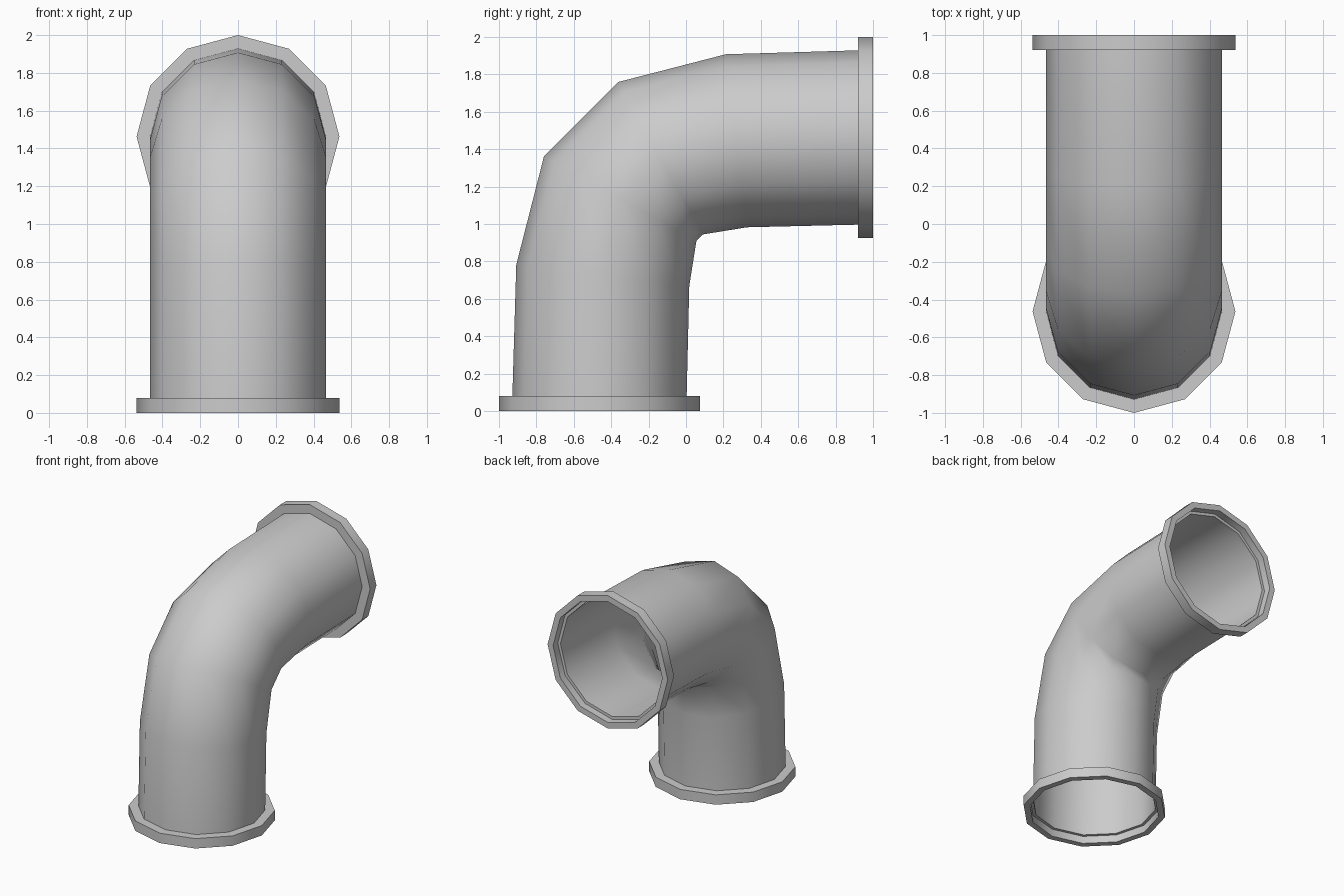
import bpy, bmesh
from math import sin, cos, pi, radians
from mathutils import Vector

if "Cube" in bpy.data.objects:
    bpy.data.objects.remove(bpy.data.objects["Cube"])

SIDES = 12


def loft(name, rings, closed=False):
    """Skin rings given as (y, z, tilt in degrees, radius)."""
    bm = bmesh.new()
    loops = []
    for y, z, tilt, r in rings:
        a = radians(tilt)
        out = Vector((0, -cos(a), sin(a)))
        loops.append([bm.verts.new(Vector((0, y, z))
                      + Vector((1, 0, 0)) * r * cos(2 * pi * i / SIDES)
                      + out * r * sin(2 * pi * i / SIDES)) for i in range(SIDES)])
    pairs = list(zip(loops, loops[1:]))
    if closed:
        pairs.append((loops[-1], loops[0]))
    for p, q in pairs:
        for i in range(SIDES):
            j = (i + 1) % SIDES
            bm.faces.new((p[i], q[i], q[j], p[j]))
    bmesh.ops.recalc_face_normals(bm, faces=bm.faces)
    # an open pipe must face outwards: check the first face against its ring centre
    if not closed:
        bm.faces.ensure_lookup_table()
        f = bm.faces[0]
        c = Vector((0, rings[0][0], f.calc_center_median().z))
        if f.normal.dot(f.calc_center_median() - c) < 0:
            bmesh.ops.reverse_faces(bm, faces=bm.faces)
    me = bpy.data.meshes.new(name)
    bm.to_mesh(me)
    bm.free()
    ob = bpy.data.objects.new(name, me)
    bpy.context.collection.objects.link(ob)
    bpy.ops.object.select_all(action='DESELECT')
    ob.select_set(True)
    bpy.context.view_layer.objects.active = ob
    bpy.ops.object.shade_smooth_by_angle(angle=radians(50))
    return ob


# Bent pipe wall
loft("pipe_elbow", [
    (-0.463, 0.06, 0, 0.466),
    (-0.445, 0.725, 7, 0.466),
    (-0.352, 1.135, 29, 0.466),
    (-0.135, 1.352, 61, 0.466),
    (0.27, 1.445, 83, 0.466),
    (0.94, 1.463, 90, 0.466),
])

# Rims: (distance from the open end, radius), with a shallow recess inside
RIM = [(0.08, 0.464), (0.08, 0.537), (0.0, 0.537), (0.0, 0.488), (0.06, 0.488), (0.06, 0.464)]
loft("bottom_flange", [(-0.463, d, 0, r) for d, r in RIM], closed=True)
loft("back_flange", [(1 - d, 1.463, 90, r) for d, r in RIM], closed=True)
